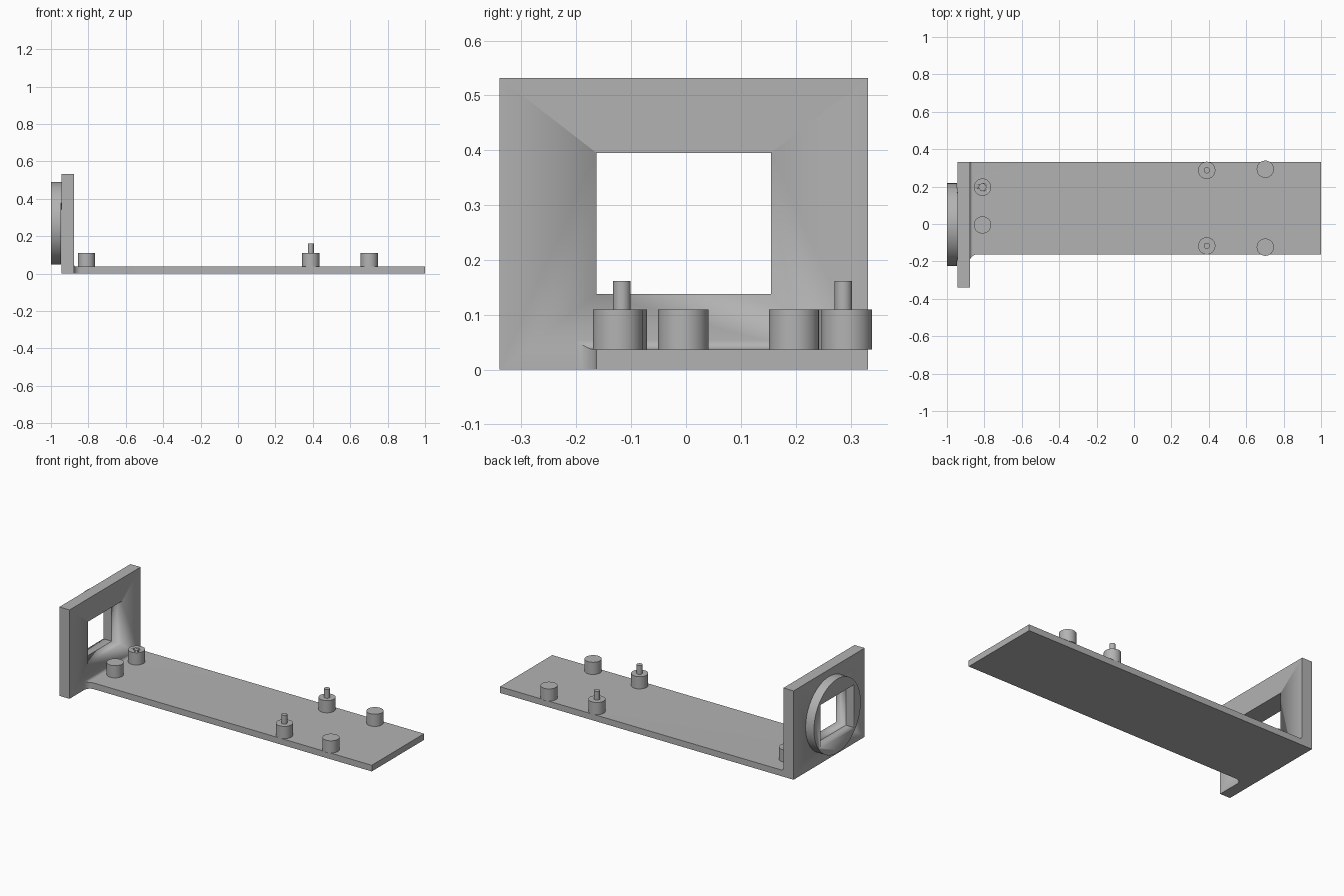
import bpy, bmesh, math

if "Cube" in bpy.data.objects:
    bpy.data.objects.remove(bpy.data.objects["Cube"])

grey = bpy.data.materials.new("light grey")
grey.diffuse_color = (0.45, 0.45, 0.45, 1)
grey.use_nodes = True
grey.node_tree.nodes["Principled BSDF"].inputs["Base Color"].default_value = grey.diffuse_color


def finish(ob, name):
    ob.name = name
    ob.data.materials.append(grey)
    bpy.context.view_layer.objects.active = ob
    ob.select_set(True)
    bpy.ops.object.shade_smooth_by_angle(angle=math.radians(30))
    ob.select_set(False)
    return ob


def box(name, lo, hi):
    bpy.ops.mesh.primitive_cube_add(size=1, location=[(a + b) / 2 for a, b in zip(lo, hi)])
    ob = bpy.context.object
    ob.scale = [b - a for a, b in zip(lo, hi)]
    bpy.ops.object.transform_apply(location=False, rotation=False, scale=True)
    return finish(ob, name)


def cylinder(name, centre, radius, depth, sides=48, rot=(0, 0, 0)):
    bpy.ops.mesh.primitive_cylinder_add(vertices=sides, radius=radius, depth=depth,
                                        location=centre, rotation=rot)
    return finish(bpy.context.object, name)


def upright(name, x, y, z0, z1, radius):
    return cylinder(name, (x, y, (z0 + z1) / 2), radius, z1 - z0)


def cut(ob, cutter):
    mod = ob.modifiers.new("cut", "BOOLEAN")
    mod.operation, mod.solver, mod.object = "DIFFERENCE", "EXACT", cutter
    bpy.context.view_layer.objects.active = ob
    bpy.ops.object.modifier_apply(modifier=mod.name)
    cutter.hide_render = True
    cutter.hide_set(True)


WALL = -0.878           # inner face of the end wall
TOP = 0.037             # top of the base plate
FRONT, BACK = -0.163, 0.332

# End wall and round collar, with one rectangular window through both
wall = box("end_wall", (-0.945, -0.34, 0), (WALL, BACK, 0.532))
collar = cylinder("round_collar", (-0.9725, -0.003, 0.269), 0.221, 0.055, 96,
                  (0, math.pi / 2, 0))
window = box("window_cutter", (-1.1, -0.163, 0.138), (-0.8, 0.155, 0.395))
cut(wall, window)
cut(collar, window)

# Base plate: lofted sections with a fillet against the wall and a flared front corner
R, FLARE, N = 0.016, 0.038, 8


def section(y, x_end):
    pts = [(WALL, y, 0)]
    for i in range(N + 1):
        d = R * (1 - math.cos(i / N * math.pi / 2))
        d = min(d, x_end - WALL)
        pts.append((WALL + d, y, TOP + R - math.sqrt(R * R - (R - d) ** 2)))
    return pts + [(x_end, y, pts[-1][2]), (x_end, y, 0)]


sections = []
for i in range(N + 1):
    a = i / N * math.pi / 2
    sections.append(section(FRONT - FLARE + FLARE * math.sin(a),
                            WALL + FLARE * (1 - math.cos(a))))
sections += [section(FRONT, 1.0), section(BACK, 1.0)]

bm = bmesh.new()
rings = [[bm.verts.new(p) for p in s] for s in sections]
for r, s in zip(rings, rings[1:]):
    for i in range(len(r)):
        j = (i + 1) % len(r)
        bm.faces.new((r[i], r[j], s[j], s[i]))
bm.faces.new(rings[-1])
bmesh.ops.remove_doubles(bm, verts=bm.verts, dist=1e-5)
bmesh.ops.dissolve_degenerate(bm, dist=1e-5, edges=bm.edges)
bmesh.ops.recalc_face_normals(bm, faces=bm.faces)
mesh = bpy.data.meshes.new("base_plate")
bm.to_mesh(mesh)
bm.free()
plate = bpy.data.objects.new("base_plate", mesh)
bpy.context.collection.objects.link(plate)
finish(plate, "base_plate")

# Standoff posts
for x, y in ((-0.81, -0.005), (0.702, 0.293), (0.702, -0.124)):
    upright("standoff_post", x, y, TOP, 0.11, 0.046)

# Post with a blind hole
socket = upright("socket_post", -0.81, 0.197, TOP, 0.11, 0.046)
cut(socket, upright("hole_cutter", -0.81, 0.197, TOP + 0.003, 0.2, 0.018))

# Posts carrying locating pins
for y in (0.287, -0.117):
    upright("pin_post", 0.389, y, TOP, 0.11, 0.046)
    upright("locating_pin", 0.389, y, 0.11, 0.162, 0.016)
